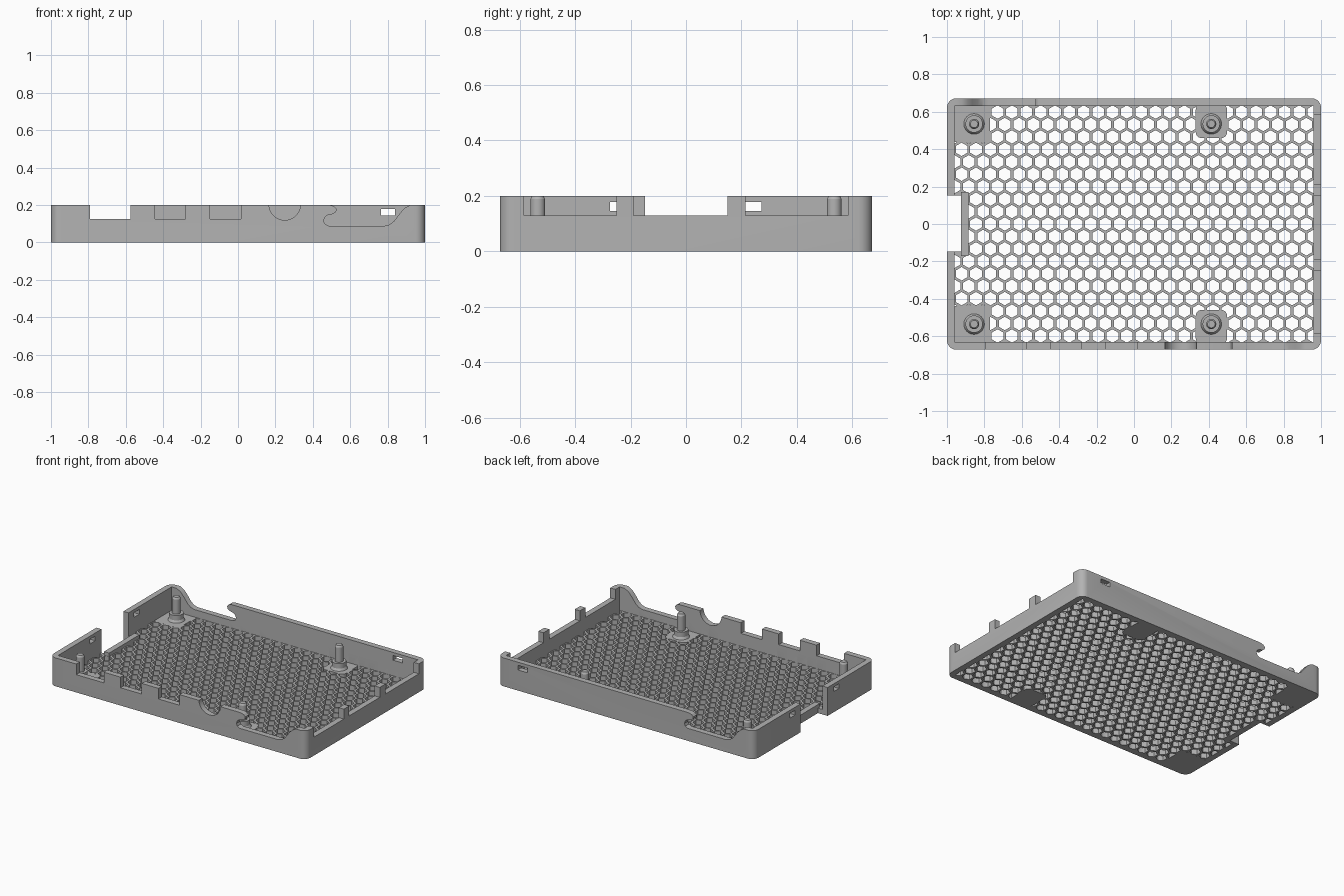
import bpy, bmesh, math
from mathutils import Vector

HX, HY, H = 1.0, 0.672, 0.2     # half length, half width, height
WALL, FLOOR = 0.04, 0.035
IX, IY = HX - WALL, HY - WALL   # inside of the walls

cube = bpy.data.objects.get("Cube")
if cube:
    bpy.data.objects.remove(cube)

grey = bpy.data.materials.new("grey plastic")
grey.use_nodes = True
GREY = (0.45, 0.45, 0.45, 1)
grey.diffuse_color = GREY
grey.node_tree.nodes["Principled BSDF"].inputs["Base Color"].default_value = GREY


def add(name, bm):
    bmesh.ops.recalc_face_normals(bm, faces=bm.faces)
    mesh = bpy.data.meshes.new(name)
    bm.to_mesh(mesh)
    bm.free()
    ob = bpy.data.objects.new(name, mesh)
    ob.data.materials.append(grey)
    bpy.context.collection.objects.link(ob)
    return ob


def extrude_all(bm, offset):
    geom = bmesh.ops.extrude_face_region(bm, geom=bm.faces[:], use_keep_orig=True)["geom"]
    bmesh.ops.translate(bm, vec=offset, verts=[v for v in geom if isinstance(v, bmesh.types.BMVert)])


def prism(name, points, offset):
    bm = bmesh.new()
    bm.faces.new([bm.verts.new(p) for p in points])
    extrude_all(bm, Vector(offset))
    return add(name, bm)


def box(name, x0, x1, y0, y1, z0, z1):
    return prism(name, [(x0, y0, z0), (x1, y0, z0), (x1, y1, z0), (x0, y1, z0)], (0, 0, z1 - z0))


def rounded(x0, x1, y0, y1, r, steps=6):
    pts = []
    for i, (cx, cy) in enumerate([(x1 - r, y1 - r), (x0 + r, y1 - r), (x0 + r, y0 + r), (x1 - r, y0 + r)]):
        for s in range(steps + 1):
            a = math.pi / 2 * (i + s / steps)
            pts.append((cx + r * math.cos(a), cy + r * math.sin(a), 0))
    return pts


def cut(target, cutter):
    mod = target.modifiers.new("cut", "BOOLEAN")
    mod.operation, mod.solver, mod.object = "DIFFERENCE", "EXACT", cutter
    bpy.context.view_layer.objects.active = target
    bpy.ops.object.modifier_apply(modifier=mod.name)
    bpy.data.objects.remove(cutter)


def smooth(ob):
    bpy.ops.object.select_all(action="DESELECT")
    ob.select_set(True)
    bpy.context.view_layer.objects.active = ob
    bpy.ops.object.shade_smooth_by_angle(angle=math.radians(30))


# Tray with rounded outer corners
tray = prism("case_tray", rounded(-HX, HX, -HY, HY, 0.05), (0, 0, H))
cut(tray, box("cavity", -IX, IX, -IY, IY, FLOOR, 1))

# Port notches in the front wall
for x0, x1 in [(-0.79, -0.575), (-0.445, -0.28), (-0.15, 0.015)]:
    cut(tray, box("port", x0, x1, -0.8, -0.6, 0.125, 1))
arc = [(0.25 + 0.084 * math.cos(a), -0.8, 0.203 + 0.084 * math.sin(a))
       for a in [math.pi * (1 + i / 20) for i in range(21)]]
cut(tray, prism("round_port", arc, (0, 0.2, 0)))

# Hooked cable openings, front and back, turned half way round
HOOK = [(.49, .25), (.49, .2), (.515, .193), (.527, .18), (.525, .165), (.51, .152), (.48, .146),
        (.465, .135), (.458, .115), (.465, .098), (.485, .088), (.78, .088), (.81, .095),
        (.835, .115), (.865, .155), (.89, .183), (.92, .2), (.92, .25)]
for s in (1, -1):
    cut(tray, prism("hook_opening", [(s * x, -0.8 * s, z) for x, z in HOOK], (0, 0.2 * s, 0)))

# Lowered right wall, leaving two posts
for y0, y1 in [(-0.585, -0.25), (-0.19, 0.15), (0.215, 0.585)]:
    cut(tray, box("side_gap", 0.94, 1.1, y0, y1, 0.13, 1))

# Card slot through the left wall and floor
cut(tray, box("card_slot", -1.1, -0.925, -0.148, 0.152, -1, 1))

# Clip holes
cut(tray, box("clip_hole", 0.765, 0.84, 0.6, 0.8, 0.145, 0.178))
for y0 in (-0.275, 0.215):
    cut(tray, box("clip_hole", -1.1, -0.94, y0, y0 + 0.057, 0.145, 0.178))

# Honeycomb vents, trimmed to the inside of the walls
PITCH, RADIUS = 0.0768, 0.036
bm = bmesh.new()
for row in range(-9, 10):
    shift = 0.5 * (row % 2)
    for col in range(-13, 14):
        cx, cy = (col + shift) * PITCH, row * PITCH * math.sqrt(0.75)
        if abs(cx) > IX + 0.02 or (cx < -0.9 and abs(cy) < 0.18):
            continue
        corners = [math.radians(30 + 60 * k) for k in range(6)]
        bm.faces.new([bm.verts.new((cx + RADIUS * math.cos(a), cy + RADIUS * math.sin(a), -0.1))
                      for a in corners])
for co, no in [((IX, 0, 0), (1, 0, 0)), ((-IX, 0, 0), (-1, 0, 0)),
               ((0, IY, 0), (0, 1, 0)), ((0, -IY, 0), (0, -1, 0))]:
    bmesh.ops.bisect_plane(bm, geom=bm.verts[:] + bm.edges[:] + bm.faces[:],
                           plane_co=co, plane_no=no, clear_outer=True)
extrude_all(bm, Vector((0, 0, 0.2)))
cut(tray, add("vents", bm))
smooth(tray)

# Low lip beside the card slot
box("card_slot_lip", -0.925, -0.885, -0.17, 0.17, 0, 0.06)

# Solid pads and stepped standoffs with locating pins
PIN = [(0, FLOOR), (0.055, FLOOR), (0.046, 0.05), (0.046, 0.085), (0.027, 0.085),
       (0.027, 0.188), (0.02, H), (0, H)]
for side, s in (("front", -1), ("back", 1)):
    for end, px, x0, x1, yi in (("right", -0.855, -0.97, -0.77, 0.435), ("left", 0.413, 0.33, 0.497, 0.46)):
        y0, y1 = sorted((s * yi, s * (IY + 0.01)))
        prism(f"{side}_{end}_pad", rounded(x0, x1, y0, y1, 0.03), (0, 0, FLOOR))
        bm = bmesh.new()
        verts = [bm.verts.new((r, 0, z)) for r, z in PIN]
        edges = [bm.edges.new(pair) for pair in zip(verts, verts[1:])]
        bmesh.ops.spin(bm, geom=verts + edges, cent=(0, 0, 0), axis=(0, 0, 1),
                       angle=2 * math.pi, steps=32)
        bmesh.ops.remove_doubles(bm, verts=bm.verts, dist=0.0005)
        bmesh.ops.translate(bm, vec=(px, s * 0.535, 0), verts=bm.verts)
        smooth(add(f"{side}_{end}_standoff", bm))
